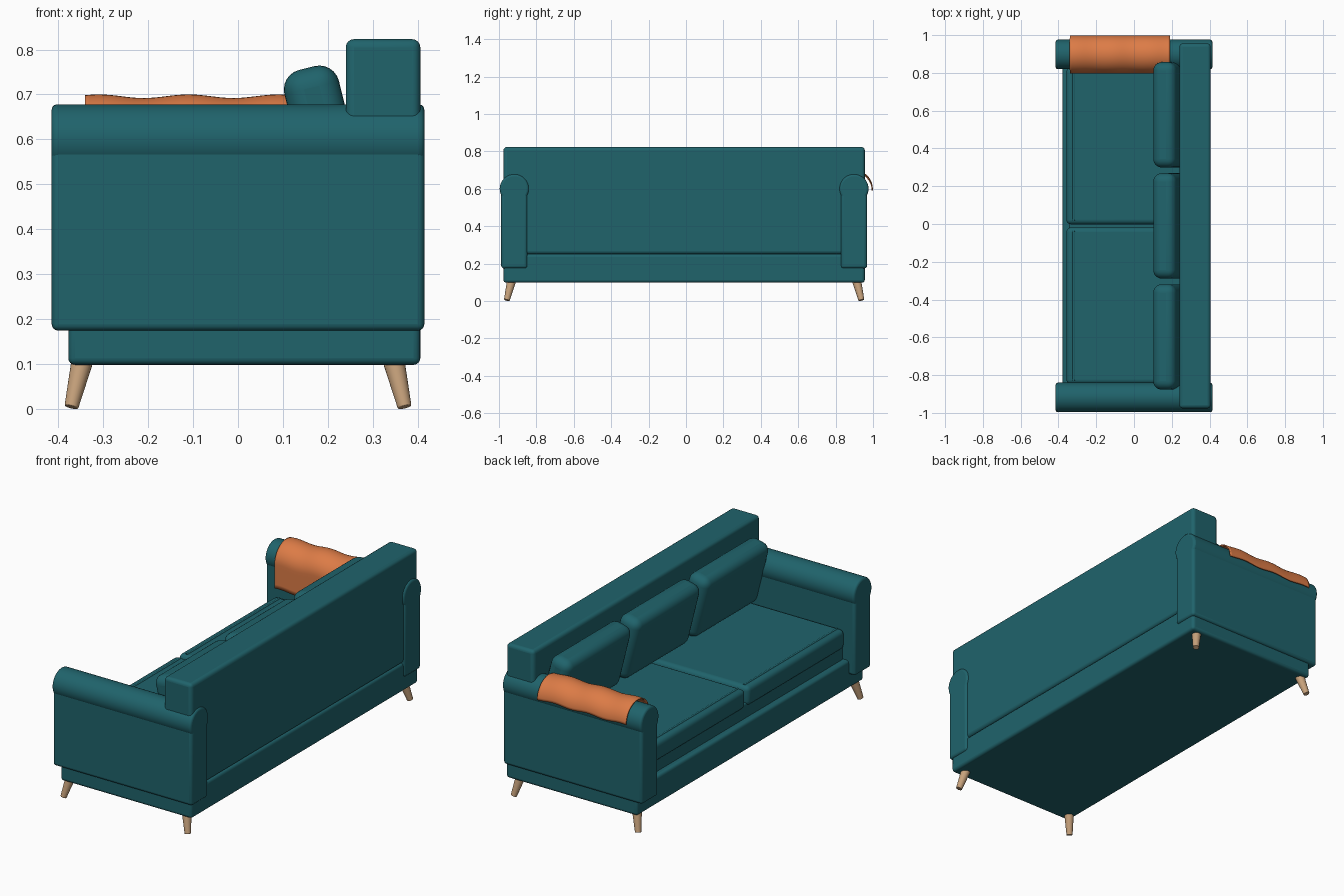
import bpy, bmesh, math
from mathutils import Vector, Matrix

if "Cube" in bpy.data.objects:
    bpy.data.objects.remove(bpy.data.objects["Cube"])

YC = -0.01  # the sofa body's mid plane; the throw sticks out on one side


def material(name, rgb):
    m = bpy.data.materials.new(name)
    m.diffuse_color = (*rgb, 1)
    m.use_nodes = True
    m.node_tree.nodes["Principled BSDF"].inputs["Base Color"].default_value = m.diffuse_color
    return m


TEAL = material("teal fabric", (0.014, 0.125, 0.148))
ORANGE = material("orange throw", (0.72, 0.20, 0.062))
WOOD = material("light wood", (0.57, 0.36, 0.20))


def finish(name, bm, mat, bevel=0, segments=4):
    bmesh.ops.recalc_face_normals(bm, faces=bm.faces)
    me = bpy.data.meshes.new(name)
    bm.to_mesh(me)
    bm.free()
    me.materials.append(mat)
    ob = bpy.data.objects.new(name, me)
    bpy.context.collection.objects.link(ob)
    if bevel:
        b = ob.modifiers.new("Bevel", 'BEVEL')
        b.width, b.segments, b.limit_method = bevel, segments, 'ANGLE'
    bpy.ops.object.select_all(action='DESELECT')
    ob.select_set(True)
    bpy.context.view_layer.objects.active = ob
    bpy.ops.object.shade_smooth_by_angle(angle=math.radians(35))
    return ob


def box(name, x, y, z, bevel, segments=4, mat=TEAL):
    bm = bmesh.new()
    size = [b - a for a, b in (x, y, z)]
    mid = [(a + b) / 2 for a, b in (x, y, z)]
    bmesh.ops.create_cube(bm, size=1, matrix=Matrix.Diagonal((*size, 1)))
    ob = finish(name, bm, mat, bevel, segments)
    ob.location = mid
    return ob


def cylinder(name, p0, p1, r0, r1, mat, bevel=0, sides=48):
    p0, p1 = Vector(p0), Vector(p1)
    bm = bmesh.new()
    bmesh.ops.create_cone(bm, cap_ends=True, segments=sides, radius1=r0, radius2=r1,
                          depth=(p1 - p0).length)
    rot = (p1 - p0).to_track_quat('Z', 'Y').to_matrix().to_4x4()
    bm.transform(Matrix.Translation((p0 + p1) / 2) @ rot)
    return finish(name, bm, mat, bevel, 3)


# Base, seat deck and backrest
box("base", (-0.378, 0.406), (YC - 0.966, YC + 0.966), (0.098, 0.25), 0.015)
box("seat_deck", (-0.345, 0.26), (YC - 0.84, YC + 0.84), (0.24, 0.33), 0.01)
box("backrest", (0.24, 0.406), (YC - 0.966, YC + 0.966), (0.25, 0.823), 0.018)

# Arms with rolled tops, and legs
for s, side in ((-1, "right"), (1, "left")):
    y = YC + s * 0.908
    box(side + "_arm", (-0.415, 0.415), (y - 0.07, y + 0.07), (0.174, 0.61), 0.015)
    cylinder(side + "_arm_roll", (-0.415, y, 0.6), (0.415, y, 0.6), 0.078, 0.078, TEAL, 0.012)
    for sx, end in ((-1, "front"), (1, "back")):
        cylinder(f"{side}_{end}_leg", (sx * 0.371, YC + s * 0.948, 0.004),
                 (sx * 0.346, YC + s * 0.922, 0.11), 0.0155, 0.0245, WOOD, 0.002, 24)

# Seat cushions with piping along the front edge
for s, side in ((-1, "right"), (1, "left")):
    y0, y1 = sorted((YC + s * 0.008, YC + s * 0.838))
    box(side + "_seat_cushion", (-0.358, 0.26), (y0, y1), (0.31, 0.415), 0.025, 5)
    cylinder(side + "_seat_piping", (-0.32, y0 + 0.02, 0.412), (-0.32, y1 - 0.02, 0.412),
             0.007, 0.007, TEAL, 0, 12)

# Back cushions, leaning
for i, name in enumerate(("right", "middle", "left")):
    y = YC + (i - 1) * 0.588
    c = box(name + "_back_cushion", (0.133, 0.258), (y - 0.279, y + 0.279),
            (0.414, 0.764), 0.045, 6)
    c.rotation_euler.y = math.radians(-14)

# Throw blanket draped over the left arm: hangs on the inside, arcs over the roll
bm = bmesh.new()
cy, cz, r = YC + 0.908, 0.595, 0.098
path = [(-r, -0.13 + 0.13 * k / 6, 0) for k in range(6)]
path += [(-r * math.cos(a), r * math.sin(a), math.sin(a))
         for a in (math.pi * k / 24 for k in range(25))]
nx, rows = 48, []
for i in range(nx + 1):
    x = -0.34 + 0.53 * i / nx
    w = 0.004 * math.sin(2 * math.pi * (x + 0.16) / 0.2)
    rows.append([bm.verts.new((x, cy + a, cz + b + w)) for a, b, n in path])
for a, b in zip(rows, rows[1:]):
    for k in range(len(path) - 1):
        bm.faces.new((a[k], b[k], b[k + 1], a[k + 1]))
throw = finish("throw_blanket", bm, ORANGE)
sol = throw.modifiers.new("Solidify", 'SOLIDIFY')
sol.thickness, sol.offset = 0.006, 0
